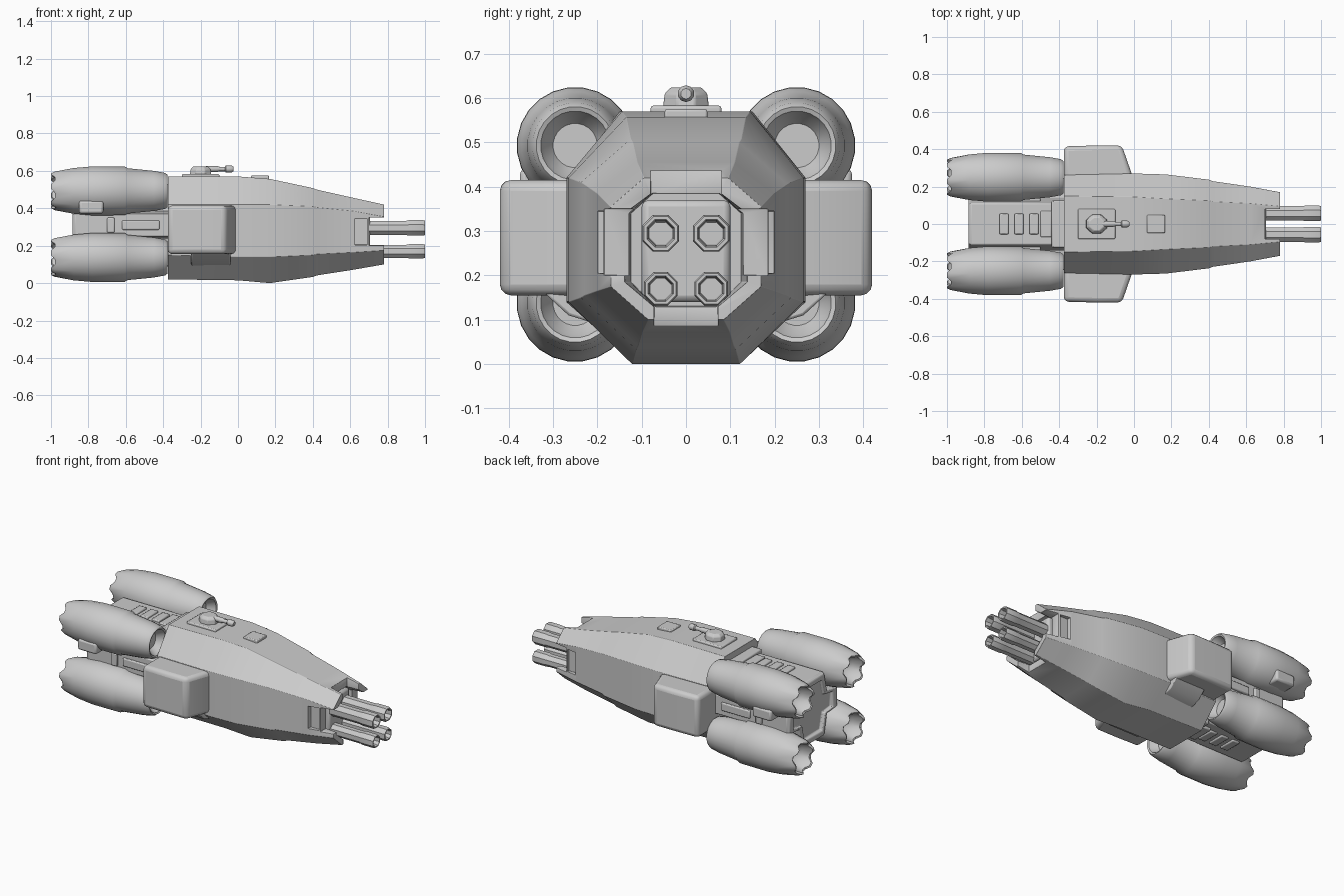
import bpy, bmesh, math
from mathutils import Vector

if "Cube" in bpy.data.objects:
    bpy.data.objects.remove(bpy.data.objects["Cube"])


def finish(name, bm, angle=35, bevel=0, segs=2):
    bmesh.ops.recalc_face_normals(bm, faces=bm.faces[:])
    me = bpy.data.meshes.new(name)
    bm.to_mesh(me)
    bm.free()
    ob = bpy.data.objects.new(name, me)
    bpy.context.collection.objects.link(ob)
    if bevel:
        m = ob.modifiers.new("bevel", 'BEVEL')
        m.width, m.segments, m.limit_method = bevel, segs, 'ANGLE'
        m.angle_limit = math.radians(28)
    bpy.ops.object.select_all(action='DESELECT')
    bpy.context.view_layer.objects.active = ob
    ob.select_set(True)
    bpy.ops.object.shade_smooth_by_angle(angle=math.radians(angle))
    return ob


def loft(rings):
    """Skin a list of closed point rings and cap both ends."""
    bm = bmesh.new()
    vs = [[bm.verts.new(p) for p in r] for r in rings]
    n = len(vs[0])
    for a, b in zip(vs, vs[1:]):
        for i in range(n):
            j = (i + 1) % n
            bm.faces.new((a[i], a[j], b[j], b[i]))
    bm.faces.new(vs[0])
    bm.faces.new(vs[-1])
    return bm


def lathe(name, profile, y, z, n, x_wave=None):
    """Turn an (x, radius) profile about an axis along x."""
    rings = []
    for k, (x, r) in enumerate(profile):
        wave = (x_wave or {}).get(k, 0)
        rings.append([(x + wave * (i % 4 in (0, 1)),
                       y + r * math.cos(2 * math.pi * (i + .5) / n),
                       z + r * math.sin(2 * math.pi * (i + .5) / n)) for i in range(n)])
    return finish(name, loft(rings), 40)


def box(name, x, y, z, bevel=0.006):
    """Box from (min, max) pairs."""
    ring = lambda X: [(X, y[0], z[0]), (X, y[1], z[0]), (X, y[1], z[1]), (X, y[0], z[1])]
    return finish(name, loft([ring(x[0]), ring(x[1])]), 35, bevel)


def cut(ob, *span):
    c = box("cutter", *span, bevel=0)
    m = ob.modifiers.new("cut", 'BOOLEAN')
    m.operation, m.object, m.solver = 'DIFFERENCE', c, 'EXACT'
    bpy.context.view_layer.objects.active = ob
    bpy.ops.object.modifier_apply(modifier=m.name)
    bpy.data.objects.remove(c)


# Octagonal hull, lofted nose to tail, with a hollow nose
def octagon(x, w, zb, zt, f, lo, hi):
    half = [(f, zt), (w, hi), (w, lo), (f * .9, zb)]
    return [(x, y, z) for y, z in half] + [(x, -y, z) for y, z in reversed(half)]


hull = finish("hull", loft([octagon(*s) for s in (
    (-.375, .262, .02, .57, .15, .15, .42),
    (0, .27, .015, .57, .145, .14, .42),
    (.17, .265, .0, .557, .135, .14, .42),
    (.40, .237, .033, .508, .125, .15, .41),
    (.42, .229, .041, .5, .12, .155, .405),
    (.62, .2, .072, .455, .11, .165, .385),
    (.78, .17, .1, .42, .095, .175, .355),
    (.78, .138, .128, .385, .078, .185, .34),
    (.67, .125, .13, .385, .075, .185, .34))]), 30)
for s in (-1, 1):
    ys = lambda a, b: tuple(sorted((s * a, s * b)))
    cut(hull, (.70, .85), ys(.09, .3), (.2, .35))      # side notch
    cut(hull, (.625, .69), ys(.172, .3), (.205, .345))  # side recess
cut(hull, (.70, .85), (-.08, .08), (.34, .6))
cut(hull, (.70, .85), (-.072, .072), (-.1, .16))
m = hull.modifiers.new("bevel", 'BEVEL')
m.width, m.segments, m.limit_method = .007, 2, 'ANGLE'

# Gun mantlet and four hollow barrels
box("gun_mantlet", (.64, .705), (-.1, .1), (.14, .37), .015)
for y in (-.057, .057):
    for z, r in ((.295, .045), (.17, .041)):
        lathe("gun_barrel", [(.66, r * .92), (.9, r * .92), (.915, r), (.99, r), (1, r * .92),
                             (1, r * .75), (.985, r * .66), (.88, r * .6)], y, z, 8)

# Side sponsons
for s in (-1, 1):
    plan = [(-.375, .2), (-.375, .415), (-.2, .42), (-.065, .42), (-.01, .262), (-.01, .2)]
    rings = [[(x, s * y, z) for x, y in plan] for z in (.155, .415)]
    finish("side_sponson", loft(rings), 40, .025, 3)
    # lower fairing under the sponson
    rings = [[(x, s * .2, .09), (x, s * .265, .11), (x, s * .33, .17), (x, s * .2, .17)]
             for x in (-.25, -.04)]
    finish("sponson_fairing", loft(rings), 35, .006)

# Cross-shaped rear core that carries the engines
q = [(.11, .51), (.14, .385), (.245, .37), (.245, .25), (.14, .24), (.11, .11)]


def cross(x, k=1.0):
    pts = [(y * k, .31 + (z - .31) * k) for y, z in q]
    return [(x, y, z) for y, z in pts] + [(x, -y, z) for y, z in reversed(pts)]


finish("rear_core", loft([cross(-.35), cross(-.87), cross(-.885, .95),
                          cross(-.885, .8), cross(-.865, .76)]), 30, .005)
box("core_collar", (-.44, -.36), (-.125, .125), (.09, .53))
for x in (-.72, -.64, -.56):
    box("spine_rib", (x, x + .05), (-.055, .055), (.10, .522))
box("spine_block", (-.50, -.44), (-.07, .07), (.095, .52))
for s in (-1, 1):
    lo, hi = sorted((s * .2, s * .258))
    box("side_rib", (-.70, -.66), (lo, hi), (.27, .35))
    box("side_rail", (-.62, -.42), (lo, hi), (.285, .335))

# Four engine nacelles with scalloped nozzles
for y in (-.25, .25):
    for z in (.493, .137):
        lathe("engine", [(-.43, .05), (-.40, .07), (-.382, .078), (-.378, .088), (-.39, .097),
                         (-.45, .108), (-.59, .122), (-.605, .131), (-.78, .132), (-.88, .123),
                         (-.98, .104), (-1, .094), (-.995, .083), (-.93, .072), (-.9, .04)],
              y, z, 24, {10: .012, 11: .022, 12: .022})
    # engine clamp and pylon
    a, b = sorted((y * 1.12, y * 1.5))
    box("engine_clamp", (-.85, -.72), (a, b), (.372, .44), .012)
    a, b = sorted((y * .4, y * .8))
    for z in ((.40, .46), (.17, .23)):
        box("engine_pylon", (-.78, -.5), (a, b), z)

# Roof turret
box("turret_base", (-.30, -.10), (-.08, .08), (.56, .583))
rings = []
for z, r in ((.58, .056), (.61, .052), (.624, .038)):
    rings.append([(-.2 + 1.1 * r * math.cos(math.pi * (i + .5) / 4),
                   r * math.sin(math.pi * (i + .5) / 4), z) for i in range(8)])
finish("turret_body", loft(rings), 30, .004)
lathe("turret_gun", [(-.17, .016), (-.11, .016), (-.10, .012), (-.07, .012), (-.065, .019),
                     (-.035, .019), (-.025, .012)], 0, .61, 10)

# Roof hatch and small panels
box("roof_hatch", (.07, .165), (-.048, .048), (.54, .575), .005)
